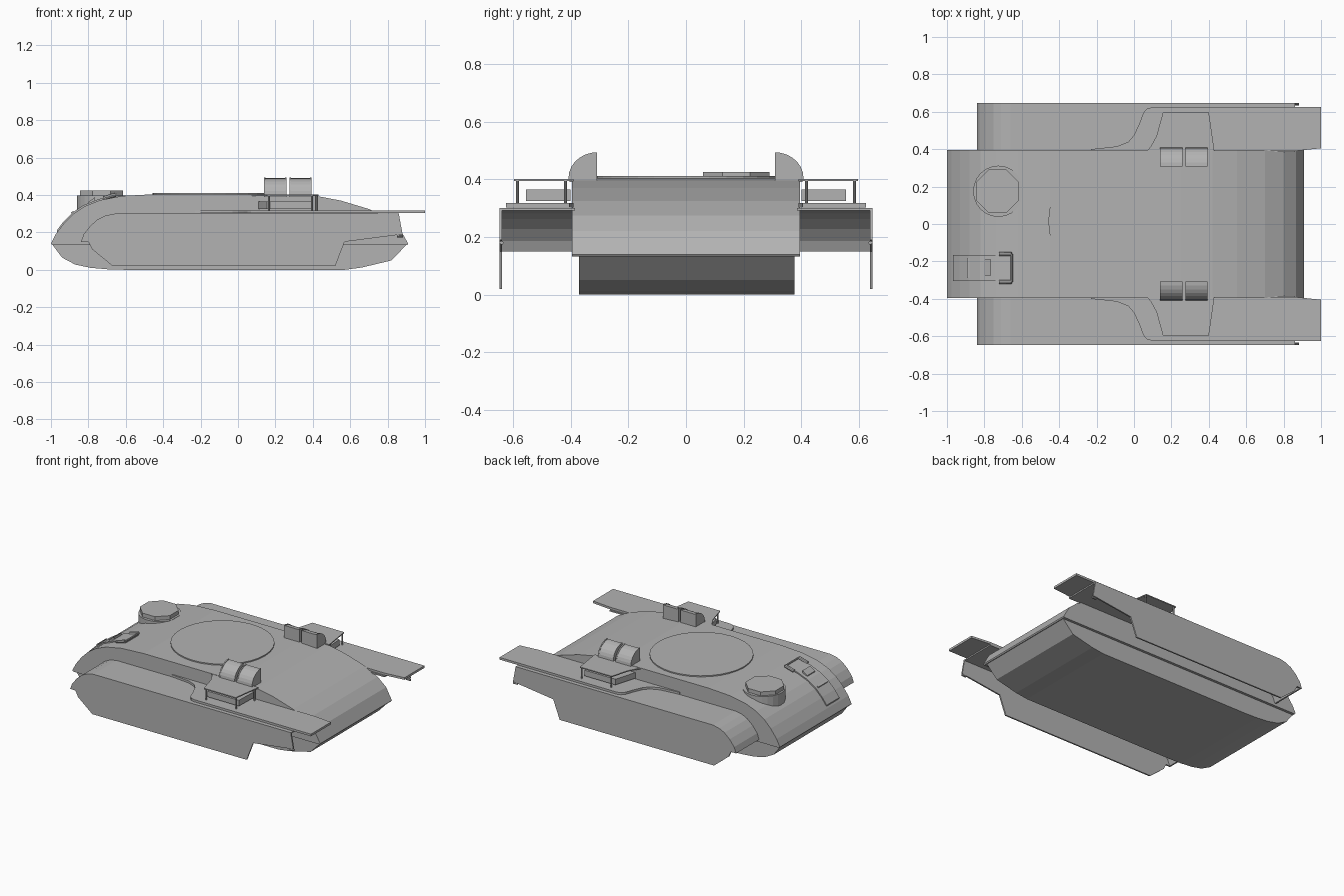
import bpy, bmesh, math
from mathutils import Vector, Matrix

cube = bpy.data.objects.get("Cube")
if cube:
    bpy.data.objects.remove(cube, do_unlink=True)

grey = bpy.data.materials.new("armour grey")
grey.use_nodes = True
GREY = (0.45, 0.45, 0.45, 1)
grey.diffuse_color = GREY
grey.node_tree.nodes["Principled BSDF"].inputs["Base Color"].default_value = GREY


def finish(name, bm):
    bmesh.ops.recalc_face_normals(bm, faces=bm.faces)
    mesh = bpy.data.meshes.new(name)
    bm.to_mesh(mesh)
    bm.free()
    mesh.materials.append(grey)
    obj = bpy.data.objects.new(name, mesh)
    bpy.context.collection.objects.link(obj)
    return obj


def prism(name, outline, axis, lo, hi):
    """Extrude a 2D outline along an axis; the outline uses the other two axes in order."""
    def place(p, d):
        return {"x": (d, *p), "y": (p[0], d, p[1]), "z": (*p, d)}[axis]
    bm = bmesh.new()
    face = bm.faces.new([bm.verts.new(place(p, lo)) for p in outline])
    out = bmesh.ops.extrude_face_region(bm, geom=[face])
    verts = [g for g in out["geom"] if isinstance(g, bmesh.types.BMVert)]
    bmesh.ops.translate(bm, verts=verts, vec=place((0, 0), hi - lo))
    return finish(name, bm)


def box(name, x, y, z):
    return prism(name, [(x[0], y[0]), (x[1], y[0]), (x[1], y[1]), (x[0], y[1])], "z", *z)


def disc(name, x, y, r, z0, z1, sides, turn=0):
    pts = [(x + r * math.cos(turn + math.tau * i / sides),
            y + r * math.sin(turn + math.tau * i / sides)) for i in range(sides)]
    return prism(name, pts, "z", z0, z1)


def rod(name, a, b, r, sides=8):
    a, b = Vector(a), Vector(b)
    turn = (b - a).to_track_quat("Z", "Y").to_matrix().to_4x4()
    bm = bmesh.new()
    bmesh.ops.create_cone(bm, cap_ends=True, segments=sides, radius1=r, radius2=r,
                          depth=(b - a).length, matrix=Matrix.Translation((a + b) / 2) @ turn)
    return finish(name, bm)


# Hull: curved upper shell over a slightly narrower tub
deck = [(-1, .14), (-.975, .19), (-.93, .25), (-.88, .3), (-.82, .34), (-.74, .372),
        (-.62, .395), (-.45, .404), (.25, .404), (.42, .395), (.55, .37), (.7, .325),
        (.8, .275), (.865, .22), (.91, .14)]
prism("upper_hull", deck + [(.905, .133), (-.995, .133)], "y", -.395, .395)
tub = [(-.995, .138), (-.94, .065), (-.87, .028), (-.79, .011), (-.7, .003), (-.6, 0), (.57, 0),
       (.66, .012), (.82, .05), (.905, .138)]
prism("lower_hull", tub, "y", -.372, .377)


def deck_z(x):
    for (x0, z0), (x1, z1) in zip(deck, deck[1:]):
        if x0 <= x <= x1:
            return z0 + (z1 - z0) * (x - x0) / (x1 - x0)


# Turret ring and commander's cupola
disc("turret_ring", -.13, .015, .328, .39, .412, 32)
bm_sides = 24
cupola = [(min(-.6, -.725 + .135 * math.cos(math.tau * i / bm_sides)),
           .175 + .137 * math.sin(math.tau * i / bm_sides)) for i in range(bm_sides)]
prism("cupola_base", cupola, "z", .3, .398)
disc("cupola_lid", -.73, .175, .125, .398, .425, 8, math.pi / 8)

# Driver's hatch strip following the nose curve, with block and hinge
xs = [p[0] for p in deck if -.97 < p[0] < -.65]
xs = [-.965] + xs + [-.65]
top = [(x - .004, deck_z(x) + .007) for x in xs]
low = [(x, deck_z(x) - .01) for x in reversed(xs)]
prism("driver_hatch", top + low, "y", -.305, -.165)
prism("driver_periscope", [(-.802, .34), (-.802, .362), (-.765, .388), (-.765, .35)],
      "y", -.275, -.19)
prism("hatch_rib", [(-.886, .29), (-.892, .309), (-.88, .314), (-.876, .29)], "y", -.285, -.185)
for y in (-.31, -.16):
    rod("hatch_spring", (-.72, y, .383), (-.655, y, .402), .011)
rod("hatch_hinge_bar", (-.653, -.31, .402), (-.653, -.16, .402), .006)

# Running gear guards and deck furniture, repeated on both sides
fender = [(-.84, .15), (-.825, .19), (-.79, .235), (-.75, .27), (-.71, .29), (-.66, .3), (.86, .3)]
inner = [(.86, .291), (-.66, .291), (-.705, .281), (-.743, .262), (-.782, .228), (-.815, .186),
         (-.83, .15)]
skirt = [(-.80, .15), (-.78, .11), (-.67, .02), (.52, .02), (.57, .15), (.88, .19), (.86, .298),
         (-.66, .298), (-.71, .288), (-.75, .268), (-.79, .233), (-.825, .188), (-.838, .15)]
shelf = [(-.23, .39), (-.23, .4), (-.09, .415), (-.03, .44), (.0, .475), (.03, .54), (.05, .595),
         (.07, .617), (.1, .625), (1, .625), (1, .405), (.86, .39)]
rack = [(.07, .39), (.09, .415), (.12, .47), (.155, .597), (.4, .597), (.43, .39)]
bin_shape = [(.11, .4), (.13, .47), (.155, .555), (.395, .555), (.4, .4)]


for s, side in ((1, "left"), (-1, "right")):
    def span(a, b):
        return sorted((s * a, s * b))

    def flip(pts):
        return [(x, s * y) for x, y in pts]

    prism(side + "_fender", fender + inner, "y", *span(.385, .648))
    prism(side + "_skirt", skirt, "y", *span(.638, .648))
    prism(side + "_shelf", flip(shelf), "z", .303, .318)
    prism(side + "_rack_top", flip(rack), "z", .395, .402)
    prism(side + "_stowage_bin", flip(bin_shape), "z", .325, .365)
    for x, y in ((.165, .585), (.395, .585), (.42, .418)):
        rod(side + "_rack_post", (x, s * y, .315), (x, s * y, .398), .005)
    rod(side + "_tow_pin", (.85, s * .64, .18), (.882, s * .64, .18), .007)

    # Twin rounded scoops: flat inner face, curved outer back
    hood = [(s * .308, .39), (s * .308, .49)]
    hood += [(s * (.308 + .1 * math.sin(a)), .4 + .09 * math.cos(a))
             for a in (math.radians(12 + 13 * i) for i in range(7))]
    hood += [(s * .403, .39)]
    for x in (.142, .277):
        prism(side + "_scoop", hood, "x", x, x + .115)
        for e in (x - .002, x + .109):
            lip = [(y, z + (.004 if z > .4 else 0)) for y, z in hood]
            prism(side + "_scoop_lip", lip, "x", e, e + .008)
